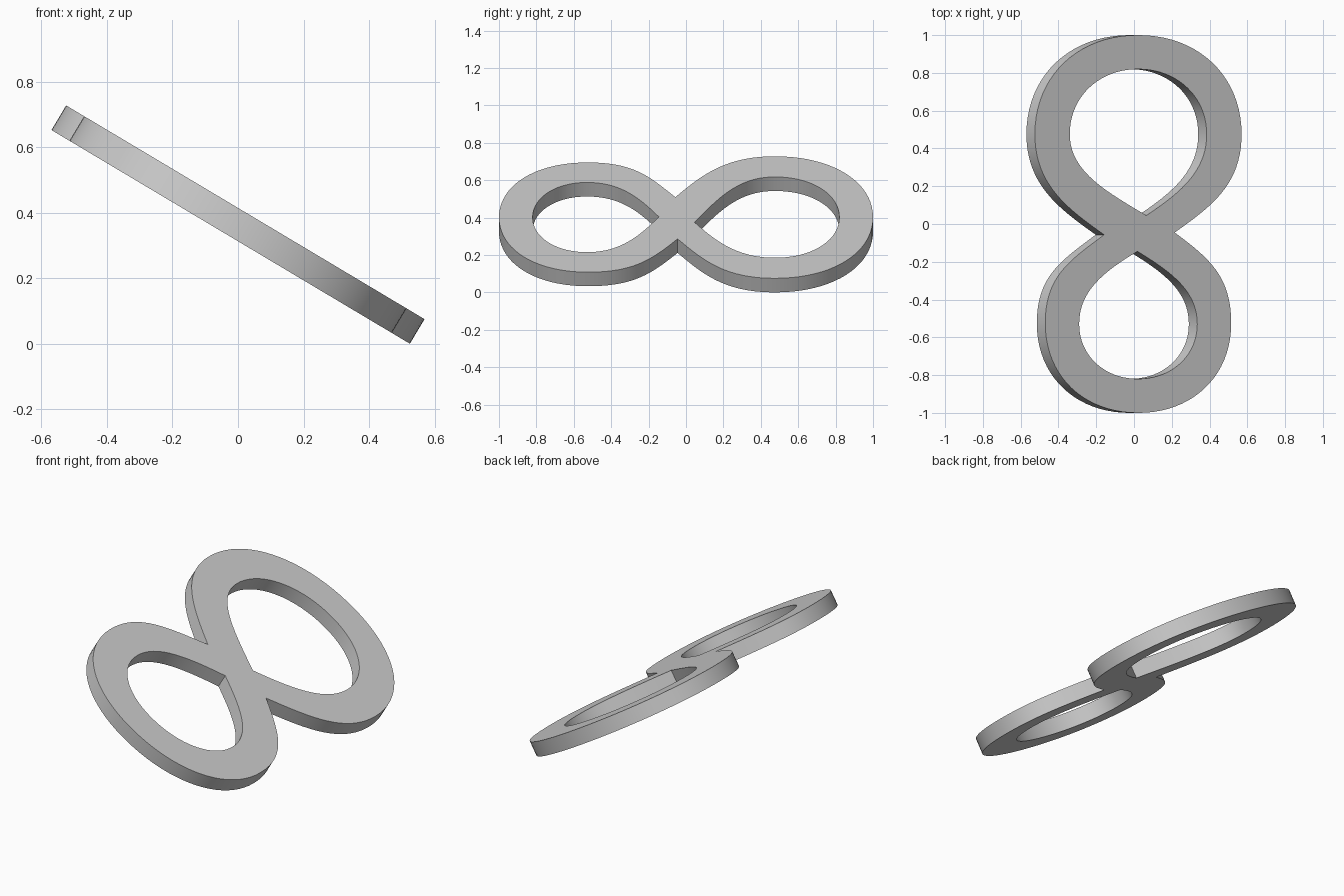
import bpy, bmesh, math

if "Cube" in bpy.data.objects:
    bpy.data.objects.remove(bpy.data.objects["Cube"])

def loop(curve, points):
    """Closed bezier; each point is (x, y, incoming handle offset, outgoing handle offset)."""
    s = curve.splines.new('BEZIER')
    s.bezier_points.add(len(points) - 1)
    s.use_cyclic_u = True
    s.resolution_u = 20
    for p, (x, y, a, b) in zip(s.bezier_points, points):
        p.handle_left_type = p.handle_right_type = 'FREE'
        p.co = (x, y, 0)
        p.handle_left = (x + a[0], y + a[1], 0)
        p.handle_right = (x + b[0], y + b[1], 0)

curve = bpy.data.curves.new("figure_eight", 'CURVE')
curve.dimensions = '2D'
curve.fill_mode = 'BOTH'
curve.extrude = 0.0437

# Outer outline with a pinched waist
loop(curve, [
    (0.225, -0.045, (0.21, -0.135), (0.22, 0.135)),
    (0.637, 0.475, (0, -0.27), (0, 0.31)),
    (0, 1, (0.37, 0), (-0.37, 0)),
    (-0.637, 0.475, (0, 0.31), (0, -0.27)),
    (-0.21, -0.057, (-0.22, 0.135), (-0.21, -0.135)),
    (-0.573, -0.525, (0, 0.25), (0, -0.285)),
    (0, -1, (-0.33, 0), (0.33, 0)),
    (0.573, -0.525, (0, -0.285), (0, 0.25)),
])
# Upper teardrop hole
loop(curve, [
    (0.05, 0.045, (-0.24, 0.125), (0.2, 0.115)),
    (0.422, 0.475, (0, -0.2), (0, 0.2)),
    (0, 0.82, (0.24, 0), (-0.24, 0)),
    (-0.422, 0.475, (0, 0.2), (0, -0.2)),
])
# Lower teardrop hole
loop(curve, [
    (-0.005, -0.145, (0.2, -0.105), (-0.2, -0.105)),
    (-0.364, -0.53, (0, 0.18), (0, -0.165)),
    (0, -0.82, (-0.21, 0), (0.21, 0)),
    (0.364, -0.53, (0, -0.165), (0, 0.18)),
])

obj = bpy.data.objects.new("figure_eight", curve)
bpy.context.collection.objects.link(obj)
bpy.context.view_layer.objects.active = obj
obj.select_set(True)
bpy.ops.object.convert(target='MESH')
obj = bpy.context.object

# Weld the caps to the walls
bm = bmesh.new()
bm.from_mesh(obj.data)
bmesh.ops.remove_doubles(bm, verts=bm.verts, dist=0.0005)
bmesh.ops.recalc_face_normals(bm, faces=bm.faces)
bm.to_mesh(obj.data)
bm.free()
bpy.ops.object.shade_smooth_by_angle(angle=math.radians(30))

# Tilt the plate, right side down, resting on the floor
obj.rotation_euler = (0, math.radians(30.8), 0)
bpy.context.view_layer.update()
obj.location.z = -min((obj.matrix_world @ v.co).z for v in obj.data.vertices)
